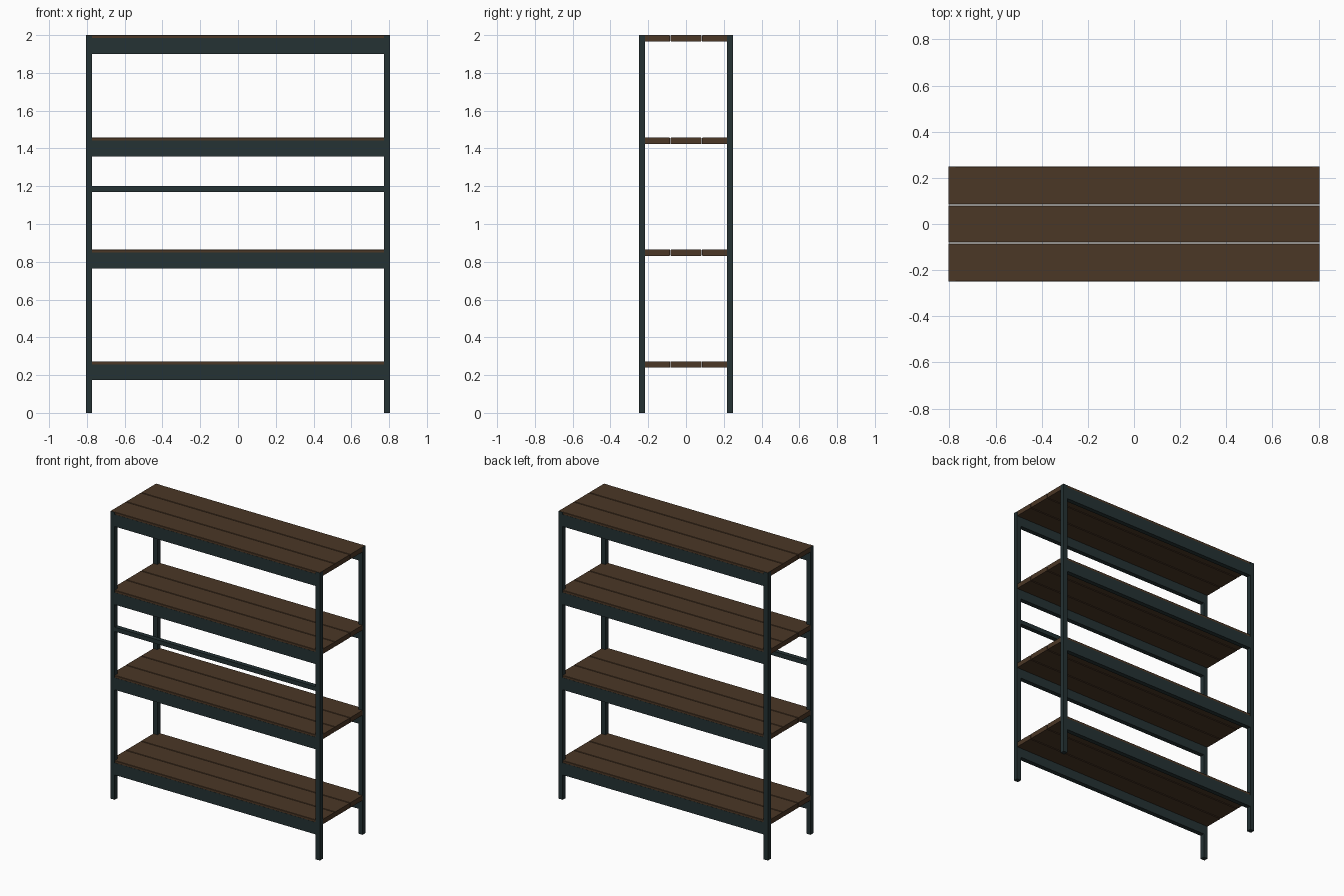
import bpy
import bmesh

if "Cube" in bpy.data.objects:
    bpy.data.objects.remove(bpy.data.objects["Cube"])

W, D, H = 0.805, 0.25, 2.0      # half width, half depth, height
T = 0.032                       # steel tube thickness
E = 0.001                       # small setback to avoid coplanar faces


def material(name, rgb):
    m = bpy.data.materials.new(name)
    m.diffuse_color = (*rgb, 1.0)
    m.use_nodes = True
    m.node_tree.nodes["Principled BSDF"].inputs["Base Color"].default_value = m.diffuse_color
    return m


steel = material("dark green steel", (0.018, 0.032, 0.034))
wood = material("brown wood", (0.070, 0.038, 0.019))


def box(name, x, y, z, mat, bevel=0.0):
    """Box from (min, max) ranges on each axis."""
    bm = bmesh.new()
    bmesh.ops.create_cube(bm, size=1.0)
    for v in bm.verts:
        for i, (a, b) in enumerate((x, y, z)):
            v.co[i] = a if v.co[i] < 0 else b
    if bevel:
        # ease only the long edges of a board
        long_edges = [e for e in bm.edges
                      if abs(e.verts[0].co.x - e.verts[1].co.x) > 0.1]
        bmesh.ops.bevel(bm, geom=long_edges, offset=bevel, segments=1,
                        affect='EDGES')
    me = bpy.data.meshes.new(name)
    bm.to_mesh(me)
    bm.free()
    me.materials.append(mat)
    ob = bpy.data.objects.new(name, me)
    bpy.context.collection.objects.link(ob)
    return ob


def span(side, outer):
    """Range of a tube flush with the outer edge on the given side."""
    return tuple(sorted((side * outer, side * (outer - T))))


# Corner legs
for sx, nx in ((-1, "left"), (1, "right")):
    for sy, ny in ((-1, "front"), (1, "back")):
        box(f"{ny}_{nx}_leg", span(sx, W), span(sy, D), (0, H - E), steel)

# Shelves: two long beams and three boards each
for n, top in enumerate((0.273, 0.865, 1.457, H), 1):
    for sy, ny in ((-1, "front"), (1, "back")):
        box(f"shelf_{n}_{ny}_beam", (-W + T, W - T), span(sy, D),
            (top - 0.1, top - 0.016), steel)
    pitch = 2 * (D - E) / 3
    for k in range(3):
        y0 = -D + E + k * pitch
        box(f"shelf_{n}_board_{k + 1}", (-W + E, W - E),
            (y0 + (0.002 if k > 0 else 0), y0 + pitch - (0.002 if k < 2 else 0)),
            (top - 0.034, top), wood, bevel=0.002)

# Thin front rail
box("front_rail", (-W + T, W - T), span(-1, D), (1.17, 1.2), steel)
